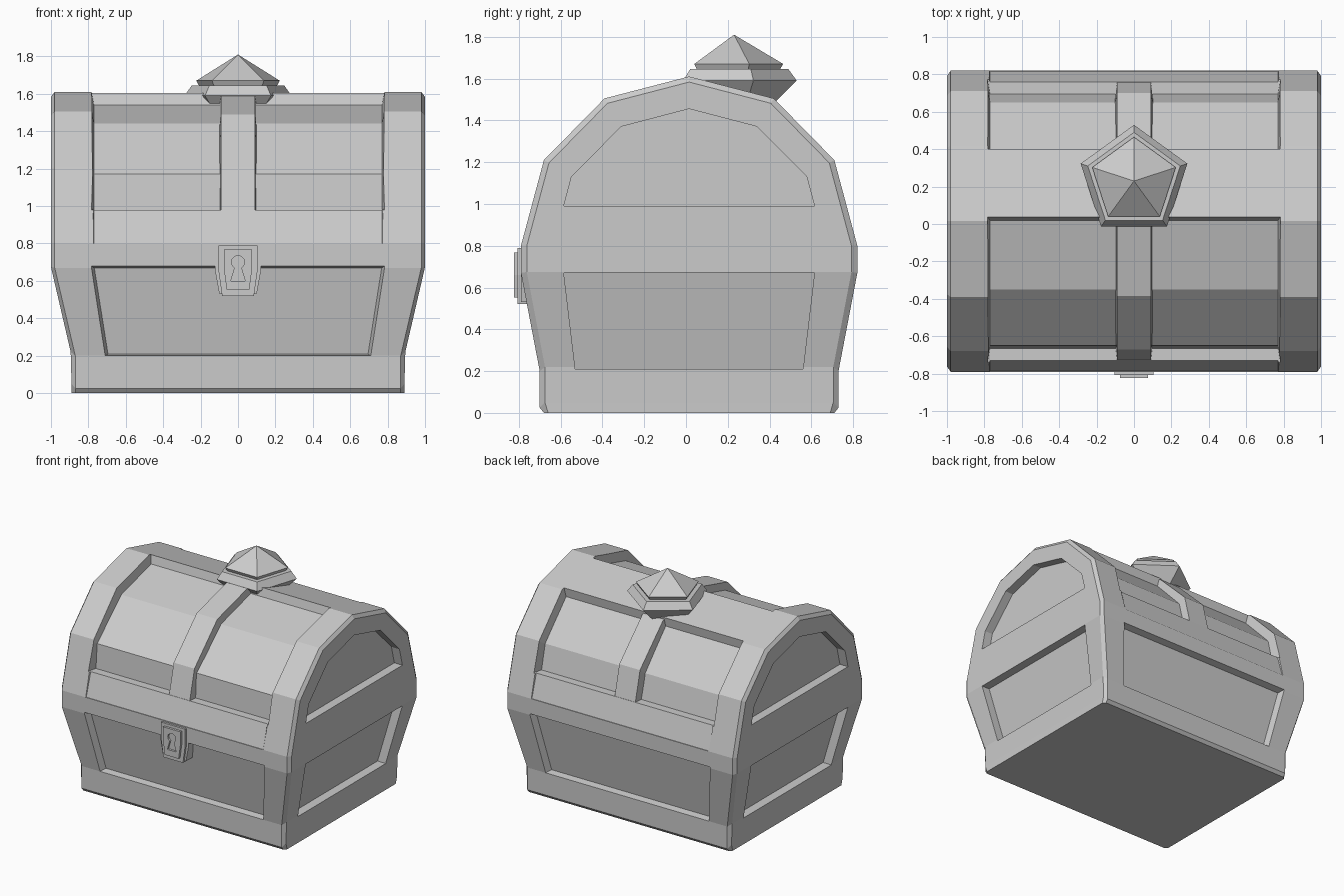
import bpy, bmesh, math

if "Cube" in bpy.data.objects:
    bpy.data.objects.remove(bpy.data.objects["Cube"], do_unlink=True)

grey = bpy.data.materials.new("plain grey")
grey.use_nodes = True
COL = (0.6, 0.6, 0.6, 1)
grey.diffuse_color = COL
grey.node_tree.nodes["Principled BSDF"].inputs["Base Color"].default_value = COL

CY = 0.015  # centre line of the chest in y


def loft(name, rings):
    """Join rings of points; each end is closed by strips between paired points."""
    bm = bmesh.new()
    rows = [[bm.verts.new(p) for p in r] for r in rings]
    n = len(rows[0])
    for a, b in zip(rows, rows[1:]):
        for i in range(n):
            j = (i + 1) % n
            bm.faces.new((a[i], a[j], b[j], b[i]))
    for r in (rows[0], rows[-1]):
        i = 0
        while i + 1 <= n - 2 - i:
            idx = [i, i + 1, n - 2 - i, n - 1 - i]
            if idx[1] == idx[2]:
                idx.pop(2)
            bm.faces.new([r[k] for k in idx])
            i += 1
    bmesh.ops.remove_doubles(bm, verts=bm.verts, dist=1e-5)
    bmesh.ops.recalc_face_normals(bm, faces=bm.faces)
    me = bpy.data.meshes.new(name)
    bm.to_mesh(me)
    bm.free()
    me.materials.append(grey)
    ob = bpy.data.objects.new(name, me)
    bpy.context.collection.objects.link(ob)
    return ob


def carve(target, cutter):
    """Subtract the cutter and discard it."""
    cutter.hide_render = True
    m = target.modifiers.new("carve", "BOOLEAN")
    m.operation, m.solver, m.object = "DIFFERENCE", "EXACT", cutter
    bpy.context.view_layer.objects.active = target
    bpy.ops.object.modifier_apply(modifier=m.name)
    bpy.data.objects.remove(cutter, do_unlink=True)


def sym(pts, c=0.0):
    """Half outline on the negative side -> full outline."""
    return pts + [(2 * c - a, b) for a, b in reversed(pts)]


def half_width(z):
    return 0.89 + 0.11 * min(max((z - 0.2) / 0.47, 0), 1)


def band(name, inner, outer, hw_in, hw_out):
    """Bar across x between an inner and outer (y, z) path, with splayed sides."""
    def ring(s):
        return ([(s * hw_in, y, z) for y, z in inner]
                + [(s * hw_out, y, z) for y, z in reversed(outer)])
    return loft(name, [ring(-1), ring(1)])


# Chest body: side profile lofted across x with chamfered ends
profile = sym([(-0.68, 0), (-0.70, 0.025), (-0.70, 0.2), (-0.79, 0.67), (-0.79, 0.80),
               (-0.68, 1.21), (-0.39, 1.505), (CY, 1.61)], CY)
small = [(CY + (y - CY) * 0.965, 0.8 + (z - 0.8) * 0.967) for y, z in profile]
small[0], small[-1] = (-0.66, 0), (0.69, 0)


def section(pts, s, d):
    return [(s * (half_width(z) - d), y, z) for y, z in pts]


body = loft("chest_body", [section(small, -1, 0), section(profile, -1, 0.02),
                           section(profile, 1, 0.02), section(small, 1, 0)])

# Sunken curved lid panels, front and back, with a slightly set-back lower rail
carve(body, band("lid_front_cutter",
                 [(0.02, 1.54), (-0.35, 1.44), (-0.65, 1.17), (-0.665, 0.98),
                  (-0.73, 0.98), (-0.785, 0.80)],
                 [(0.06, 1.70), (-0.45, 1.62), (-0.80, 1.27), (-0.84, 0.99),
                  (-0.85, 0.98), (-0.86, 0.80)], 0.77, 0.80))
carve(body, band("lid_back_cutter",
                 [(0.39, 1.44), (0.65, 1.17), (0.695, 0.98), (0.76, 0.98), (0.815, 0.80)],
                 [(0.42, 1.64), (0.83, 1.27), (0.87, 0.99), (0.88, 0.98), (0.89, 0.80)],
                 0.77, 0.80))

end_arch = sym([(-0.585, 0.99), (-0.548, 1.13), (-0.31, 1.37), (CY, 1.455)], CY)
end_low = sym([(-0.53, 0.21), (-0.585, 0.67)], CY)
for s in (-1, 1):
    # Lower front and back panels
    def tray(bottom, top, z0, z1, d):
        def y(z):
            return CY + s * (0.715 + (z - 0.2) * 0.1915 + d)
        return [(-bottom, y(z0), z0), (-top, y(z1), z1), (top, y(z1), z1), (bottom, y(z0), z0)]
    carve(body, loft("low_panel_cutter", [tray(0.695, 0.768, 0.208, 0.668, -0.055),
                                          tray(0.725, 0.802, 0.192, 0.692, 0.055)]))
    # End panels
    carve(body, loft("end_arch_cutter", [[(s * x, y, z) for y, z in end_arch]
                                         for x in (0.93, 1.1)]))
    carve(body, loft("end_low_cutter", [[(s * (half_width(z) + d), y, z) for y, z in end_low]
                                        for d in (-0.07, 0.1)]))

# Centre strap over the lid
band("lid_strap",
     sym([(-0.60, 0.97), (-0.60, 1.15), (-0.33, 1.38), (CY, 1.48)], CY),
     sym([(-0.73, 0.97), (-0.67, 1.21), (-0.385, 1.49), (CY, 1.597)], CY), 0.105, 0.09)


# Lock: back plate, raised plate and keyhole
def plate(name, half, y0, y1):
    return loft(name, [[(x, y, z) for x, z in sym(half)] for y in (y0, y1)])


plate("lock_surround", [(-0.10, 0.53), (-0.122, 0.65), (-0.122, 0.68)], -0.70, -0.79)
plate("lock_plate", [(-0.085, 0.52), (-0.105, 0.66), (-0.105, 0.79)], -0.70, -0.806)
lock = plate("lock_face", [(-0.06, 0.552), (-0.075, 0.66), (-0.075, 0.768)], -0.75, -0.824)
arc = [(-0.035 * math.sin(math.radians(a)), 0.70 - 0.035 * math.cos(math.radians(a)))
       for a in range(30, 181, 30)]
carve(lock, plate("keyhole_cutter", [(-0.038, 0.60)] + arc, -0.808, -0.85))


# Five-sided setting and pointed gem
def pent(r, z):
    return [(r * math.sin(math.tau * k / 5), 0.23 + r * math.cos(math.tau * k / 5), z)
            for k in range(5)]


loft("gem_setting", [pent(r, z) for r, z in
                     ((0.19, 1.48), (0.24, 1.53), (0.30, 1.59), (0.26, 1.645))])
loft("gem", [pent(r, z) for r, z in ((0.22, 1.63), (0.22, 1.645), (0.235, 1.67), (0, 1.81))])
